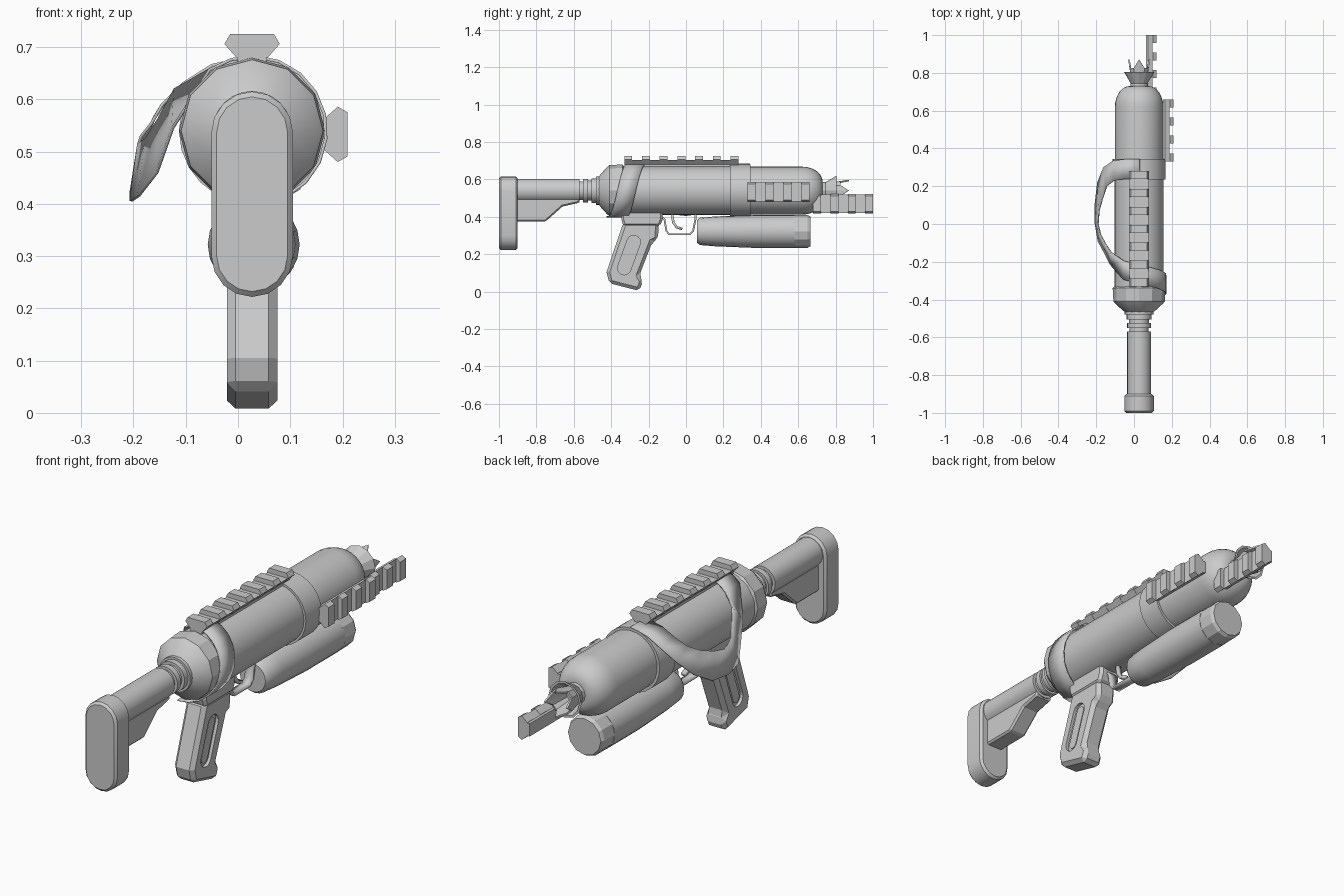
import bpy, bmesh, math
from mathutils import Vector, Matrix

if "Cube" in bpy.data.objects:
    bpy.data.objects.remove(bpy.data.objects["Cube"], do_unlink=True)

GREY = (0.6, 0.6, 0.6, 1)
mat = bpy.data.materials.new("grey")
mat.use_nodes = True
mat.diffuse_color = GREY
mat.node_tree.nodes["Principled BSDF"].inputs["Base Color"].default_value = GREY

CX, CZ = 0.027, 0.54  # main barrel axis


def finish(name, bm, smooth=36, recalc=True):
    if recalc:
        bmesh.ops.recalc_face_normals(bm, faces=bm.faces)
    me = bpy.data.meshes.new(name)
    bm.to_mesh(me)
    bm.free()
    me.materials.append(mat)
    ob = bpy.data.objects.new(name, me)
    bpy.context.collection.objects.link(ob)
    if smooth:
        bpy.ops.object.select_all(action='DESELECT')
        ob.select_set(True)
        bpy.context.view_layer.objects.active = ob
        bpy.ops.object.shade_smooth_by_angle(angle=math.radians(smooth))
    return ob


def lathe(name, profile, segs=24, x=CX, z=CZ, capped=True, smooth=36):
    """Revolve (y, radius) points around an axis parallel to y."""
    bm = bmesh.new()
    rings = []
    for y, r in profile:
        rings.append([bm.verts.new((x + r * math.sin(2 * math.pi * i / segs), y,
                                    z + r * math.cos(2 * math.pi * i / segs))) for i in range(segs)])
    for a, b in zip(rings, rings[1:]):
        for i in range(segs):
            j = (i + 1) % segs
            bm.faces.new((a[i], a[j], b[j], b[i]))
    if capped:
        bm.faces.new(rings[0])
        bm.faces.new(rings[-1])
    return finish(name, bm, smooth)


def prism(name, outline, direction, bevel=0.0, smooth=0):
    """Extrude a closed 3D outline along a direction."""
    bm = bmesh.new()
    face = bm.faces.new([bm.verts.new(p) for p in outline])
    out = bmesh.ops.extrude_face_region(bm, geom=[face])
    bmesh.ops.translate(bm, vec=direction, verts=[v for v in out["geom"] if isinstance(v, bmesh.types.BMVert)])
    ob = finish(name, bm, smooth)
    if bevel:
        mod = ob.modifiers.new("bevel", 'BEVEL')
        mod.width = bevel
        mod.segments = 1
        mod.limit_method = 'ANGLE'
        mod.angle_limit = math.radians(35)
    return ob


def side_prism(name, points, width, bevel=0.0, x=CX, smooth=0):
    return prism(name, [(x - width / 2, y, z) for y, z in points], (width, 0, 0), bevel, smooth)


def ribbon(name, pairs, thickness):
    """Thin strip between two edge paths."""
    bm = bmesh.new()
    rows = [(bm.verts.new(a), bm.verts.new(b)) for a, b in pairs]
    for (a, b), (c, d) in zip(rows, rows[1:]):
        bm.faces.new((a, b, d, c))
    ob = finish(name, bm, 50)
    mod = ob.modifiers.new("thickness", 'SOLIDIFY')
    mod.thickness = thickness
    mod.offset = 0
    return ob


def capsule(half_w, low, high, steps=8):
    """Stadium outline as (u, v) points, upright."""
    pts = []
    for centre, start in ((high - half_w, 0), (low + half_w, math.pi)):
        for i in range(steps + 1):
            a = start + math.pi * i / steps
            pts.append((half_w * math.cos(a), centre + half_w * math.sin(a)))
    return pts


def rail(name, x, z, y0, y1, teeth, angle=0):
    """Accessory rail: flared base with evenly spaced cross teeth."""
    rot = Matrix.Rotation(angle, 3, 'Y')

    def bar(part, prof, a, b):
        outline = [rot @ Vector((u, 0, h)) + Vector((x, a, z)) for u, h in prof]
        prism(part, outline, (0, b - a, 0))
    base = [(-.028, -.012), (.028, -.012), (.028, 0), (.05, .024), (-.05, .024), (-.028, 0)]
    tooth = [(-.03, 0), (.03, 0), (.053, .026), (.042, .045), (-.042, .045), (-.053, .026)]
    bar(name + "_base", base, y0, y1)
    w = 0.042
    for i in range(teeth):
        a = y0 + (y1 - y0 - w) * i / (teeth - 1)
        bar(f"{name}_tooth_{i + 1}", tooth, a, a + w)


# Main tube, rear cap, collars and front band
lathe("main_tube", [(-.36, .13), (.3, .13)], 32)
lathe("rear_cap", [(-.47, .07), (-.455, .09), (-.42, .128), (-.41, .136), (-.34, .14), (-.33, .13)], 12, smooth=25)
lathe("rear_collars", [(-.58, .05), (-.55, .05), (-.55, .063), (-.525, .063), (-.525, .053), (-.505, .053),
                       (-.505, .066), (-.48, .066), (-.48, .076), (-.45, .076)])
lathe("front_band", [(.235, .13), (.235, .14), (.345, .14), (.345, .128)], 24)

# Bottle with domed front
dome = [(.62 + .11 * math.sin(a), .05 + .078 * math.cos(a)) for a in [math.pi / 16 * i for i in range(9)]]
lathe("bottle", [(.3, .128)] + dome, 32)

# Flared nozzle with a jagged open crown
lathe("nozzle_flare", [(.72, .048), (.745, .045), (.805, .08), (.805, .07), (.75, .035)], 12, smooth=0)
bm = bmesh.new()
N = 12
rows = []
for k in range(2):
    row = []
    for i in range(N):
        a = 2 * math.pi * i / N
        r = (.038, .058)[k]
        y = .74 if k == 0 else (.87 if i % 3 == 0 else .825)
        row.append(bm.verts.new((CX + r * math.sin(a), y, CZ + r * math.cos(a))))
    rows.append(row)
for i in range(N):
    j = (i + 1) % N
    bm.faces.new((rows[0][i], rows[0][j], rows[1][j], rows[1][i]))
crown = finish("nozzle_crown", bm, 0)
mod = crown.modifiers.new("wall", 'SOLIDIFY')
mod.thickness = .008

# Lower tank with front cap
lathe("lower_tank", [(.06, .062), (.075, .073), (.16, .08), (.36, .088), (.58, .088), (.58, .082)], 20, .03, .322)
lathe("lower_tank_cap", [(.57, .08), (.575, .088), (.65, .088), (.665, .08)], 12, .03, .322, smooth=0)

# Shoulder stock
lathe("stock_tube", [(-.91, .063), (-.57, .063)], 24)
prism("butt_plate", [(CX + u, -1, v) for u, v in capsule(.078, .222, .615)], (0, .1, 0), .01, 30)
side_prism("stock_web", [(-.91, .5), (-.57, .5), (-.57, .475), (-.66, .455), (-.75, .375), (-.91, .375)], .085, .008)

# Handle with a recessed slot in both sides
grip = side_prism("grip", [(-.335, .37), (-.145, .37), (-.15, .28), (-.18, .265), (-.25, .085), (-.23, .055),
                           (-.25, .004), (-.41, .045), (-.425, .105)], .097, .018)
side_prism("grip_mount", [(-.345, .44), (-.125, .44), (-.125, .385), (-.14, .35), (-.335, .35), (-.345, .385)], .105, .012)
tilt = Matrix.Rotation(math.radians(-20), 2)
slot = [tilt @ Vector(p) + Vector((-.305, .195)) for p in capsule(.036, -.11, .11)]
for side in (-1, 1):
    cutter = side_prism(f"slot_cutter_{side}", slot, .04, x=CX + side * .055)
    cutter.hide_render = True
    cutter.hide_viewport = True
    cutter.display_type = 'WIRE'
    cut = grip.modifiers.new("slot", 'BOOLEAN')
    cut.object = cutter
    cut.solver = 'EXACT'
inlay = [tilt @ Vector(p) + Vector((-.305, .195)) for p in capsule(.022, -.096, .096)]
side_prism("grip_inlay", inlay, .082)


def strip(name, path, half, thickness):
    ribbon(name, [((CX - half, y, z), (CX + half, y, z)) for y, z in path], thickness)


# Trigger and its guard
strip("trigger_guard", [(-.13, .40), (-.115, .385), (-.105, .325), (-.09, .306), (.02, .306), (.038, .325),
                        (.05, .385), (.05, .42)], .02, .01)
strip("trigger", [(-.075, .42), (-.068, .37), (-.05, .345), (-.02, .335)], .01, .014)

# Carry strap: hanging loop on the right, then spiralling over the tube
pairs = [((.03, .343, .682), (.03, .238, .682)), ((-.05, .343, .665), (-.05, .238, .665)),
         ((-.11, .335, .625), (-.105, .23, .63)), ((-.16, .30, .565), (-.145, .20, .59)),
         ((-.192, .22, .485), (-.165, .14, .555)), ((-.205, .11, .42), (-.185, .07, .53)),
         ((-.205, 0, .405), (-.19, 0, .515)), ((-.19, -.09, .415), (-.175, -.06, .525)),
         ((-.155, -.155, .46), (-.15, -.105, .565)), ((-.125, -.215, .545), (-.12, -.15, .62))]
for i in range(13):
    t = i / 12
    a = math.radians(125 - 225 * t)
    x, z, y = CX + .142 * math.cos(a), CZ + .142 * math.sin(a), -.245 - .13 * t
    pairs.append(((x, y - .05, z), (x, y + .05, z)))
ribbon("carry_strap", pairs, .006)

# Accessory rails
rail("top_rail", CX, .68, -.33, .28, 7)
rail("side_rail", .165, .533, .33, .66, 4, math.pi / 2)
rail("front_rail", .075, .47, .68, 1.0, 4, math.pi / 2)
